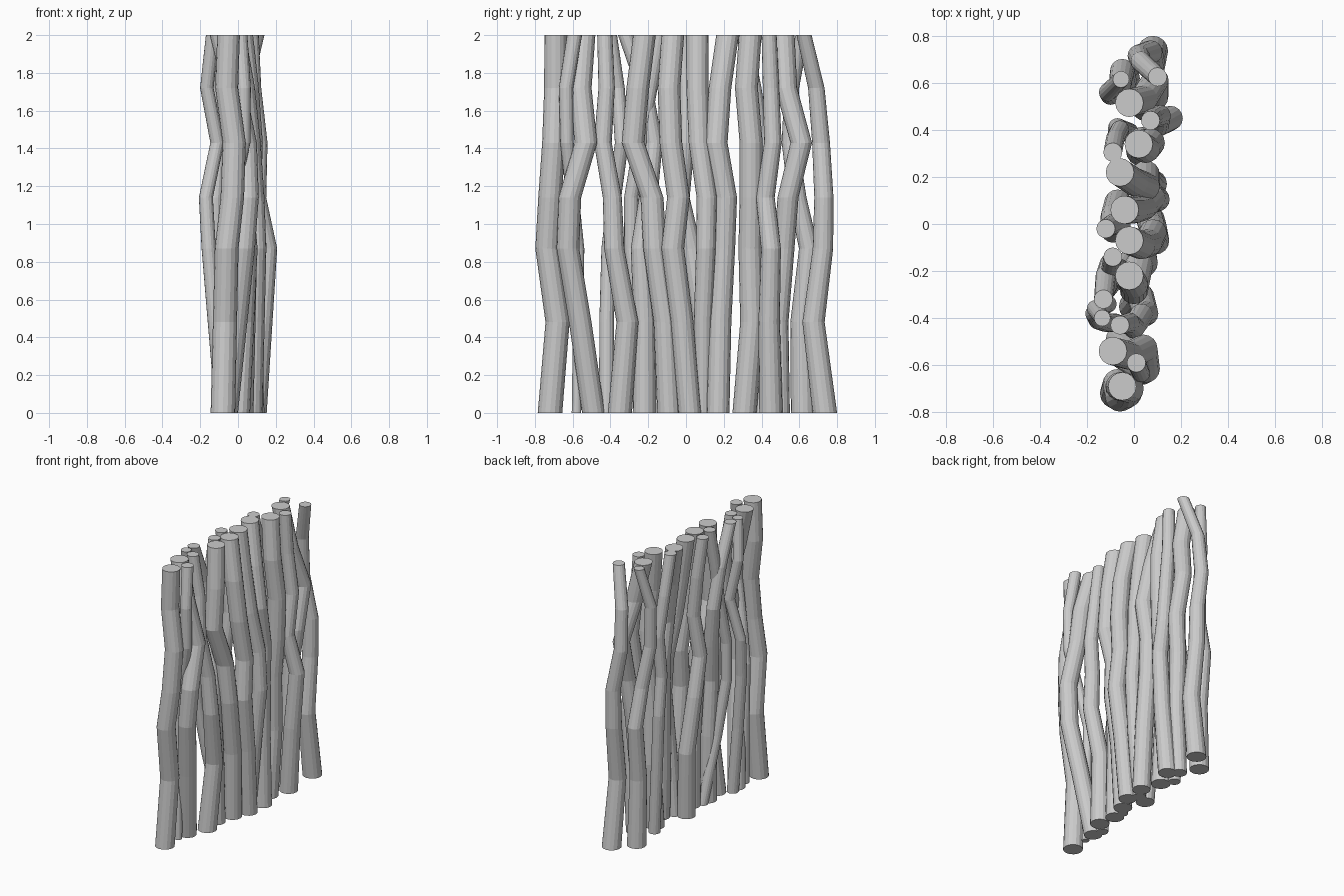
import bpy, bmesh, math

Z_LEVELS = (2.0, 1.72, 1.58, 1.43, 1.14, 0.87, 0.48, 0.22, 0.0)
Y_LEVELS = (2.0, 1.72, 1.43, 1.14, 0.87, 0.48, 0.0)
X_LEVELS = (2.0, 1.72, 1.43, 1.14, 0.87, 0.0)
SIDES = 16


def lerp_levels(z, levels, values):
    for i in range(len(levels) - 1):
        if z >= levels[i + 1]:
            t = (levels[i] - z) / (levels[i] - levels[i + 1])
            return values[i] + (values[i + 1] - values[i]) * t
    return values[-1]


def stick(name, r_top, r_bottom, xs, ys):
    """A bent tapered pole with level ends and flat sides, drawn from the top down."""
    bm = bmesh.new()
    rings = []
    for z in Z_LEVELS:
        x = lerp_levels(z, X_LEVELS, xs)
        y = lerp_levels(z, Y_LEVELS, ys)
        r = r_top + (r_bottom - r_top) * (2 - z) / 2
        rings.append([bm.verts.new((x + r * math.cos(2 * math.pi * k / SIDES),
                                    y + r * math.sin(2 * math.pi * k / SIDES), z))
                      for k in range(SIDES)])
    for a, b in zip(rings, rings[1:]):
        for k in range(SIDES):
            n = (k + 1) % SIDES
            bm.faces.new((a[k], b[k], b[n], a[n]))
    bm.faces.new(rings[0])
    bm.faces.new(rings[-1][::-1])
    bmesh.ops.recalc_face_normals(bm, faces=bm.faces)
    me = bpy.data.meshes.new(name)
    bm.to_mesh(me)
    bm.free()
    bpy.context.collection.objects.link(bpy.data.objects.new(name, me))


# Thick poles, from the front end to the back end
stick("thick_pole_1", .06, .065, (-.05, -.06, -.02, -.03, -.06, -.08), (-.69, -.69, -.70, -.72, -.735, -.68, -.72))
stick("thick_pole_2", .06, .06, (-.09, -.02, .04, .05, .03, -.06), (-.54, -.56, -.53, -.615, -.625, -.56, -.49))
stick("thick_pole_3", .06, .062, (-.02, .0, .0, .02, .04, .02), (-.22, -.255, -.28, -.18, -.165, -.11, -.09))
stick("thick_pole_4", .06, .06, (-.02, .03, .06, .08, .09, .07), (-.07, -.09, -.08, -.04, -.07, -.02, .02))
stick("thick_pole_5", .06, .045, (-.04, .0, .04, .08, .10, .03), (.06, .06, .07, .11, .105, .09, .09))
stick("thick_pole_6", .06, .06, (-.06, .0, .05, .05, .05, .08), (.22, .18, .16, .21, .20, .18, .17))
stick("thick_pole_7", .06, .064, (.02, .05, .07, .06, .04, .03), (.34, .32, .345, .345, .34, .35, .31))
stick("thick_pole_8", .06, .05, (-.02, .04, .09, .09, .06, .03), (.515, .53, .61, .54, .52, .49, .50))

# Thin poles woven between them
stick("thin_pole_1", .04, .025, (.01, .03, .03, -.03, -.08, -.07), (-.59, -.635, -.63, -.60, -.57, -.57, -.58))
stick("thin_pole_2", .04, .064, (-.06, -.02, .0, .03, .05, .0), (-.43, -.42, -.44, -.39, -.38, -.31, -.35))
stick("thin_pole_3", .035, .04, (-.135, -.165, -.11, -.17, -.155, -.08), (-.40, -.36, -.34, -.38, -.41, -.42, -.42))
stick("thin_pole_4", .04, .062, (-.13, -.12, -.10, -.06, -.03, -.02), (-.32, -.22, -.17, -.20, -.24, -.22, -.22))
stick("thin_pole_5", .04, .035, (-.09, -.10, -.10, -.12, -.12, -.03), (-.14, -.19, -.24, -.29, -.29, -.24, -.15))
stick("thin_pole_6", .04, .062, (-.12, -.09, -.06, -.09, -.09, -.045), (-.02, .0, .0, -.03, .03, .09, .06))
stick("thin_pole_7", .04, .04, (-.09, -.08, -.06, -.07, -.07, -.02), (.305, .36, .40, .38, .41, .40, .39))
stick("thin_pole_8", .04, .062, (.07, .08, .11, .10, .155, .09), (.44, .45, .46, .42, .45, .44, .45))
stick("thin_pole_9", .035, .065, (-.055, -.11, -.10, -.06, -.05, -.04), (.615, .56, .55, .59, .65, .61, .62))
stick("thin_pole_10", .04, .065, (.10, .03, .02, .07, .07, .08), (.625, .69, .715, .73, .725, .675, .735))
